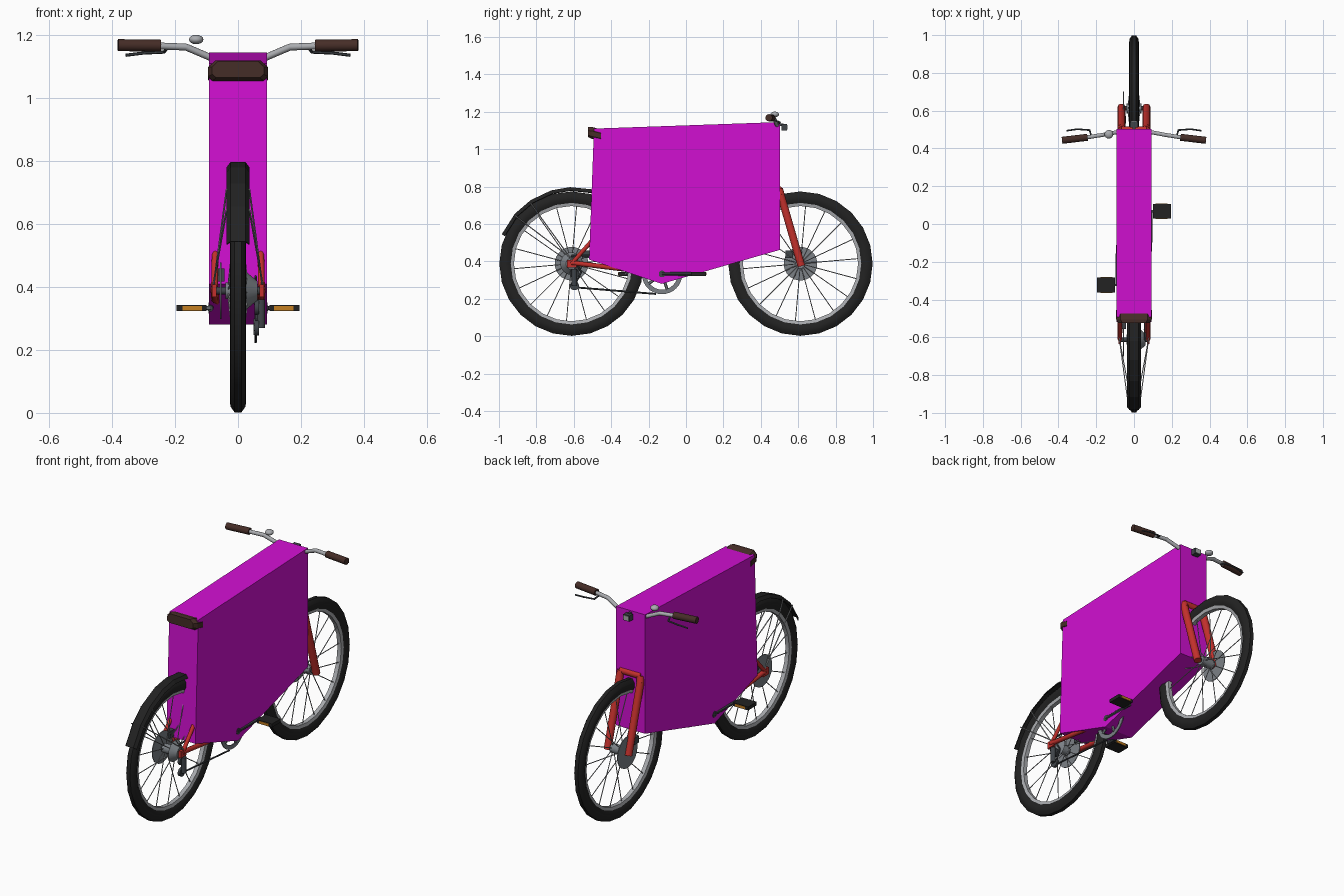
import bpy, bmesh, math
from mathutils import Vector

if "Cube" in bpy.data.objects:
    bpy.data.objects.remove(bpy.data.objects["Cube"])


def mat(name, r, g, b):
    m = bpy.data.materials.new(name)
    m.diffuse_color = (r, g, b, 1)
    m.use_nodes = True
    m.node_tree.nodes["Principled BSDF"].inputs["Base Color"].default_value = m.diffuse_color
    return m


MAGENTA = mat("magenta", 0.64, 0.005, 0.64)
BLACK = mat("black rubber", 0.016, 0.016, 0.016)
RED = mat("red paint", 0.55, 0.03, 0.025)
BROWN = mat("brown leather", 0.06, 0.026, 0.02)
SILVER = mat("silver", 0.40, 0.41, 0.43)
GREY = mat("grey metal", 0.20, 0.22, 0.24)
DARK = mat("dark grey metal", 0.05, 0.058, 0.066)
ORANGE = mat("orange reflector", 0.55, 0.21, 0.015)


def add(name, bm, m, smooth=False):
    bmesh.ops.recalc_face_normals(bm, faces=bm.faces)
    me = bpy.data.meshes.new(name)
    bm.to_mesh(me)
    bm.free()
    me.materials.append(m)
    ob = bpy.data.objects.new(name, me)
    bpy.context.collection.objects.link(ob)
    if smooth:
        bpy.context.view_layer.objects.active = ob
        ob.select_set(True)
        bpy.ops.object.shade_smooth_by_angle(angle=math.radians(40))
        ob.select_set(False)
    return ob


def loft(bm, rings, caps=True, closed=False, ring_closed=True):
    """Skin a list of point rings."""
    vs = [[bm.verts.new(p) for p in r] for r in rings]
    n = len(vs[0])
    pairs = list(zip(vs, vs[1:])) + ([(vs[-1], vs[0])] if closed else [])
    for a, b in pairs:
        for i in range(n if ring_closed else n - 1):
            j = (i + 1) % n
            bm.faces.new((a[i], a[j], b[j], b[i]))
    if caps and not closed:
        bm.faces.new(vs[0])
        bm.faces.new(vs[-1])


def rod(bm, a, b, r1, r2=None, n=10):
    a, b = Vector(a), Vector(b)
    r2 = r1 if r2 is None else r2
    q = (b - a).to_track_quat('Z', 'Y')
    circ = [Vector((math.cos(t), math.sin(t), 0))
            for t in (2 * math.pi * (i + 0.5) / n for i in range(n))]
    loft(bm, [[a + q @ (c * r1) for c in circ], [b + q @ (c * r2) for c in circ]])


def tube(name, pts, r, m, n=10):
    """Rods along a path with round joints."""
    bm = bmesh.new()
    for a, b in zip(pts, pts[1:]):
        rod(bm, a, b, r, n=n)
    for p in pts[1:-1]:
        s = bmesh.ops.create_icosphere(bm, subdivisions=2, radius=r)
        bmesh.ops.translate(bm, verts=s['verts'], vec=p)
    return add(name, bm, m, True)


def cyl(name, a, b, r1, m, r2=None, n=24):
    bm = bmesh.new()
    rod(bm, a, b, r1, r2, n)
    return add(name, bm, m, True)


def block(name, c, s, m):
    bm = bmesh.new()
    bmesh.ops.create_cube(bm, size=1)
    for v in bm.verts:
        v.co = Vector([v.co[i] * s[i] + c[i] for i in range(3)])
    return add(name, bm, m)


def revolve(name, y, z, section, m, n=24):
    """Spin an (x, radius) section about a wheel axle."""
    bm = bmesh.new()
    loft(bm, [[(x, y + r * math.cos(t), z + r * math.sin(t)) for x, r in section]
              for t in (2 * math.pi * i / n for i in range(n))], closed=True)
    return add(name, bm, m, True)


AXLE = 0.388

# Panel box filling the frame
prof = [(-0.492, 1.11), (0.503, 1.145), (0.503, 0.462), (-0.13, 0.28), (-0.518, 0.41)]
bm = bmesh.new()
loft(bm, [[(x, y, z) for y, z in prof] for x in (-0.092, 0.092)])
add("frame_panel_box", bm, MAGENTA)

# Wheels
for label, y in (("rear", -0.612), ("front", 0.612)):
    revolve(label + "_tyre", y, AXLE, [(-0.016, 0.325), (-0.026, 0.345), (-0.024, 0.368), (-0.011, 0.386),
                                       (0.011, 0.386), (0.024, 0.368), (0.026, 0.345), (0.016, 0.325)], BLACK)
    revolve(label + "_rim", y, AXLE, [(-0.017, 0.329), (0.017, 0.329), (0.012, 0.308), (-0.012, 0.308)], SILVER)
    bm = bmesh.new()
    for i in range(18):
        t = 2 * math.pi * (i + 0.25) / 18
        c, s = math.cos(t), math.sin(t)
        x = 0.03 if i % 2 else -0.03
        rod(bm, (x, y + 0.025 * c, AXLE + 0.025 * s), (0, y + 0.312 * c, AXLE + 0.312 * s), 0.0026, n=5)
    add(label + "_spokes", bm, SILVER)
    cyl(label + "_hub", (-0.04, y, AXLE), (0.04, y, AXLE), 0.026, GREY)
    cyl(label + "_axle", (-0.08, y, AXLE), (0.08, y, AXLE), 0.012, DARK, n=12)
    cyl(label + "_brake_rotor", (-0.057, y, AXLE), (-0.053, y, AXLE), 0.09, GREY)
    block(label + "_brake_caliper", (-0.058, y + (0.075 if y < 0 else -0.06), AXLE + 0.05),
          (0.03, 0.04, 0.04), DARK)

# Cassette, derailleur and chain
cyl("cassette", (0.027, -0.612, AXLE), (0.062, -0.612, AXLE), 0.06, GREY, 0.03)
tube("derailleur_cage", [(0.073, -0.597, 0.36), (0.073, -0.597, 0.27)], 0.014, DARK)
for i, z in enumerate((0.335, 0.27)):
    cyl("jockey_wheel_%d" % i, (0.052, -0.597, z), (0.066, -0.597, z), 0.025, DARK, n=12)
tube("chain", [(0.056, -0.612, 0.432), (0.056, -0.56, 0.345), (0.056, -0.6, 0.262), (0.056, -0.16, 0.226)],
     0.005, DARK, 6)
tube("upper_chain", [(0.056, -0.612, 0.432), (0.056, -0.13, 0.435)], 0.005, DARK, 6)

# Crankset
CY, CZ = -0.128, 0.333
revolve("chainring", CY, CZ, [(0.053, 0.108), (0.059, 0.108), (0.059, 0.084), (0.053, 0.084)], GREY, 32)
bm = bmesh.new()
for i in range(5):
    t = 2 * math.pi * i / 5
    rod(bm, (0.056, CY, CZ), (0.056, CY + 0.088 * math.cos(t), CZ + 0.088 * math.sin(t)), 0.008, n=6)
add("chainring_arms", bm, GREY)
cyl("crank_axle", (-0.094, CY, CZ), (0.094, CY, CZ), 0.018, DARK, n=16)
for label, s in (("right", 1), ("left", -1)):
    py = CY + s * 0.195
    tube(label + "_crank", [(s * 0.086, CY, CZ), (s * 0.089, py, CZ)], 0.011, DARK, 8)
    cyl(label + "_pedal_spindle", (s * 0.085, py, CZ), (s * 0.15, py, CZ), 0.007, GREY, n=8)
    block(label + "_pedal", (s * 0.148, py, CZ), (0.096, 0.078, 0.02), BLACK)
    for k in (-1, 1):
        block("%s_pedal_reflector_%d" % (label, k), (s * 0.146, py + k * 0.039, CZ), (0.062, 0.005, 0.014), ORANGE)

# Rear stays, front fork and steering column
for label, s in (("right", 1), ("left", -1)):
    tube(label + "_chain_stay", [(s * 0.075, -0.612, AXLE + 0.005), (s * 0.072, -0.36, 0.362),
                                 (s * 0.035, -0.14, 0.335)], 0.013, RED)
    tube(label + "_seat_stay", [(s * 0.075, -0.612, AXLE), (s * 0.072, -0.49, 0.525),
                                (s * 0.04, -0.34, 0.70)], 0.011, RED)
    block(label + "_dropout", (s * 0.075, -0.61, AXLE), (0.014, 0.05, 0.04), RED)
    tube(label + "_fork_leg", [(s * 0.066, 0.617, 0.375), (s * 0.066, 0.507, 0.755),
                               (s * 0.062, 0.498, 0.785)], 0.021, RED, 12)
tube("fork_crown", [(-0.066, 0.497, 0.785), (0.066, 0.497, 0.785)], 0.019, RED)

# Rear mudguard with stays
path = [(-0.985, 0.545), (-0.915, 0.655), (-0.83, 0.728), (-0.72, 0.78),
        (-0.62, 0.797), (-0.50, 0.785), (-0.40, 0.745)]
bm = bmesh.new()
rings = []
for i, p in enumerate(path):
    a, b = path[max(i - 1, 0)], path[min(i + 1, len(path) - 1)]
    d = Vector((b[0] - a[0], b[1] - a[1])).normalized()
    rings.append([(x, p[0] + d.y * h, p[1] - d.x * h)
                  for x, h in ((-0.037, 0.018), (-0.024, 0), (0.024, 0), (0.037, 0.018))])
loft(bm, rings, caps=False, ring_closed=False)
guard = add("mudguard", bm, BLACK)
guard.modifiers.new("thickness", 'SOLIDIFY').thickness = 0.004
for s in (-1, 1):
    tube("mudguard_stay_%d" % s, [(s * 0.078, -0.605, 0.41), (s * 0.036, -0.915, 0.645)], 0.003, SILVER, 6)
    tube("mudguard_lower_stay_%d" % s, [(s * 0.078, -0.605, 0.40), (s * 0.03, -0.975, 0.555)][:1]
         + [(s * 0.036, -0.83, 0.71)], 0.003, SILVER, 6)

# Saddle tail
def saddle_ring(y, w, lo, hi):
    h = hi - lo
    half = [(w * 0.76, hi), (w, hi - h * 0.35), (w, lo + h * 0.2), (w * 0.84, lo)]
    return [(x, y, z) for x, z in half] + [(-x, y, z) for x, z in reversed(half)]


bm = bmesh.new()
loft(bm, [saddle_ring(-0.525, 0.082, 1.065, 1.118), saddle_ring(-0.505, 0.095, 1.056, 1.120),
          saddle_ring(-0.455, 0.095, 1.046, 1.105)])
add("saddle", bm, BROWN)

# Handlebar, grips, brake levers
half = [(0.0, 0.487, 1.125), (0.085, 0.487, 1.128), (0.165, 0.472, 1.162), (0.24, 0.46, 1.165), (0.37, 0.444, 1.168)]
tube("handlebar", [(-x, y, z) for x, y, z in reversed(half[1:])] + half, 0.011, SILVER)
for label, s in (("right", 1), ("left", -1)):
    cyl(label + "_grip", (s * 0.246, 0.459, 1.167), (s * 0.381, 0.443, 1.168), 0.019, BROWN, n=14)
    tube(label + "_brake_lever", [(s * 0.225, 0.463, 1.158), (s * 0.235, 0.497, 1.146), (s * 0.30, 0.502, 1.143),
                                  (s * 0.357, 0.494, 1.136)], 0.005, DARK, 6)

# Bell
bm = bmesh.new()
bmesh.ops.create_uvsphere(bm, u_segments=16, v_segments=8, radius=0.023)
for v in bm.verts:
    v.co = Vector((v.co.x - 0.133, v.co.y + 0.475, v.co.z * 0.65 + 1.186))
add("bell", bm, SILVER, True)

# Headlight
block("headlight", (0, 0.526, 1.117), (0.04, 0.03, 0.034), DARK)
block("headlight_lens", (0, 0.542, 1.117), (0.032, 0.004, 0.026), SILVER)
block("headlight_bracket", (0, 0.50, 1.13), (0.015, 0.04, 0.014), DARK)
